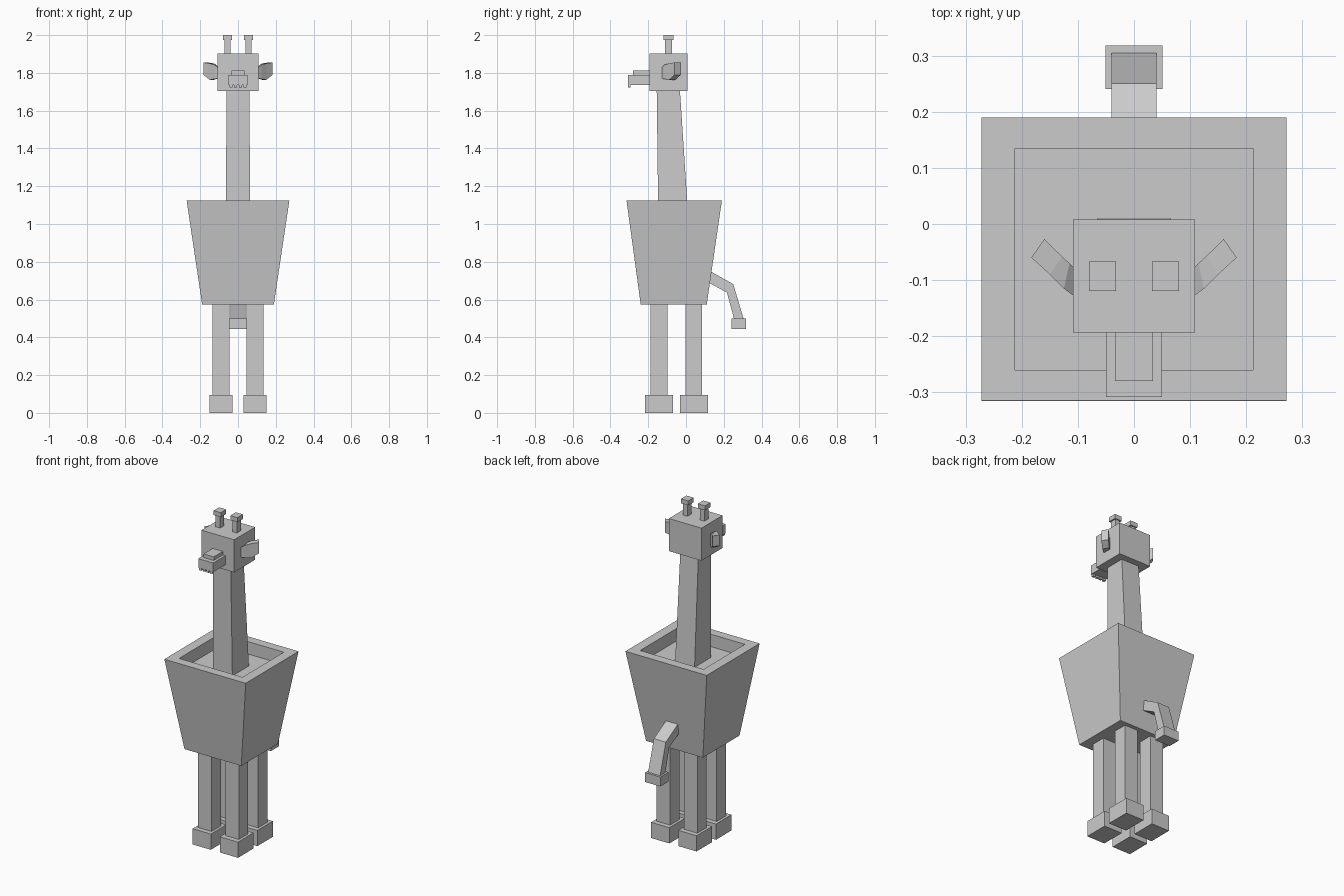
import bpy
import bmesh

if "Cube" in bpy.data.objects:
    bpy.data.objects.remove(bpy.data.objects["Cube"], do_unlink=True)

grey = bpy.data.materials.new("plain_grey")
grey.use_nodes = True
grey.diffuse_color = (0.6, 0.6, 0.6, 1)
grey.node_tree.nodes["Principled BSDF"].inputs["Base Color"].default_value = (0.6, 0.6, 0.6, 1)


def finish(name, bm):
    bmesh.ops.recalc_face_normals(bm, faces=bm.faces)
    mesh = bpy.data.meshes.new(name)
    bm.to_mesh(mesh)
    bm.free()
    mesh.materials.append(grey)
    obj = bpy.data.objects.new(name, mesh)
    bpy.context.collection.objects.link(obj)
    return obj


def loft(name, rings):
    """Join four-sided rings in order and close both ends."""
    bm = bmesh.new()
    loops = [[bm.verts.new(p) for p in ring] for ring in rings]
    for a, b in zip(loops, loops[1:]):
        for i in range(4):
            j = (i + 1) % 4
            bm.faces.new((a[i], a[j], b[j], b[i]))
    bm.faces.new(loops[0])
    bm.faces.new(loops[-1])
    return finish(name, bm)


def rect(x0, x1, y0, y1, z):
    return [(x0, y0, z), (x1, y0, z), (x1, y1, z), (x0, y1, z)]


def box(name, x0, x1, y0, y1, z0, z1):
    return loft(name, [rect(x0, x1, y0, y1, z0), rect(x0, x1, y0, y1, z1)])


# Tapered pot body with a shallow recess inside its rim
loft("pot_body", [
    rect(-0.19, 0.19, -0.24, 0.11, 0.575),
    rect(-0.272, 0.272, -0.315, 0.19, 1.125),
    rect(-0.212, 0.212, -0.26, 0.135, 1.125),
    rect(-0.212, 0.212, -0.26, 0.135, 1.05),
])

# Neck and head
loft("neck", [
    rect(-0.065, 0.065, -0.147, 0.011, 1.05),
    rect(-0.06, 0.06, -0.155, -0.032, 1.705),
])
box("head", -0.109, 0.109, -0.193, 0.008, 1.705, 1.902)

# Snout with a ridge above and teeth below
box("snout", -0.05, 0.05, -0.308, -0.193, 1.735, 1.79)
box("snout_ridge", -0.034, 0.034, -0.28, -0.193, 1.79, 1.812)
for i in range(4):
    x = -0.036 + i * 0.024
    box(f"tooth_{i + 1}", x - 0.008, x + 0.008, -0.308, -0.293, 1.722, 1.735)

# Ear sections: front x, y, back x, y, bottom z, top z
ear = [
    (0.105, -0.13, 0.105, -0.08, 1.77, 1.828),
    (0.125, -0.115, 0.115, -0.07, 1.768, 1.843),
    (0.15, -0.09, 0.128, -0.058, 1.763, 1.85),
    (0.183, -0.06, 0.16, -0.027, 1.79, 1.855),
]

for side, s in (("left", 1), ("right", -1)):
    loft(f"{side}_ear", [
        [(s * fx, fy, lo), (s * bx, by, lo), (s * bx, by, hi), (s * fx, fy, hi)]
        for fx, fy, bx, by, lo, hi in ear])

    # Horn stalk and cap
    x = s * 0.056
    box(f"{side}_horn", x - 0.015, x + 0.015, -0.112, -0.074, 1.902, 1.973)
    box(f"{side}_horn_cap", x - 0.024, x + 0.024, -0.119, -0.067, 1.973, 2.0)

    # Legs and hooves
    x = s * 0.091
    for end, y in (("front", -0.143), ("back", 0.042)):
        box(f"{end}_{side}_leg", x - 0.045, x + 0.045, y - 0.044, y + 0.044, 0.095, 0.575)
        box(f"{end}_{side}_hoof", x - 0.061, x + 0.061, y - 0.074, y + 0.074, 0, 0.095)

# Bent tail: upper y, z then lower y, z of each section
tail = [
    (0.11, 0.76, 0.11, 0.695),
    (0.25, 0.682, 0.217, 0.637),
    (0.306, 0.495, 0.255, 0.495),
]
loft("tail", [
    [(-0.04, uy, uz), (0.04, uy, uz), (0.04, ly, lz), (-0.04, ly, lz)]
    for uy, uz, ly, lz in tail])
box("tail_tuft", -0.051, 0.051, 0.241, 0.318, 0.443, 0.5)
